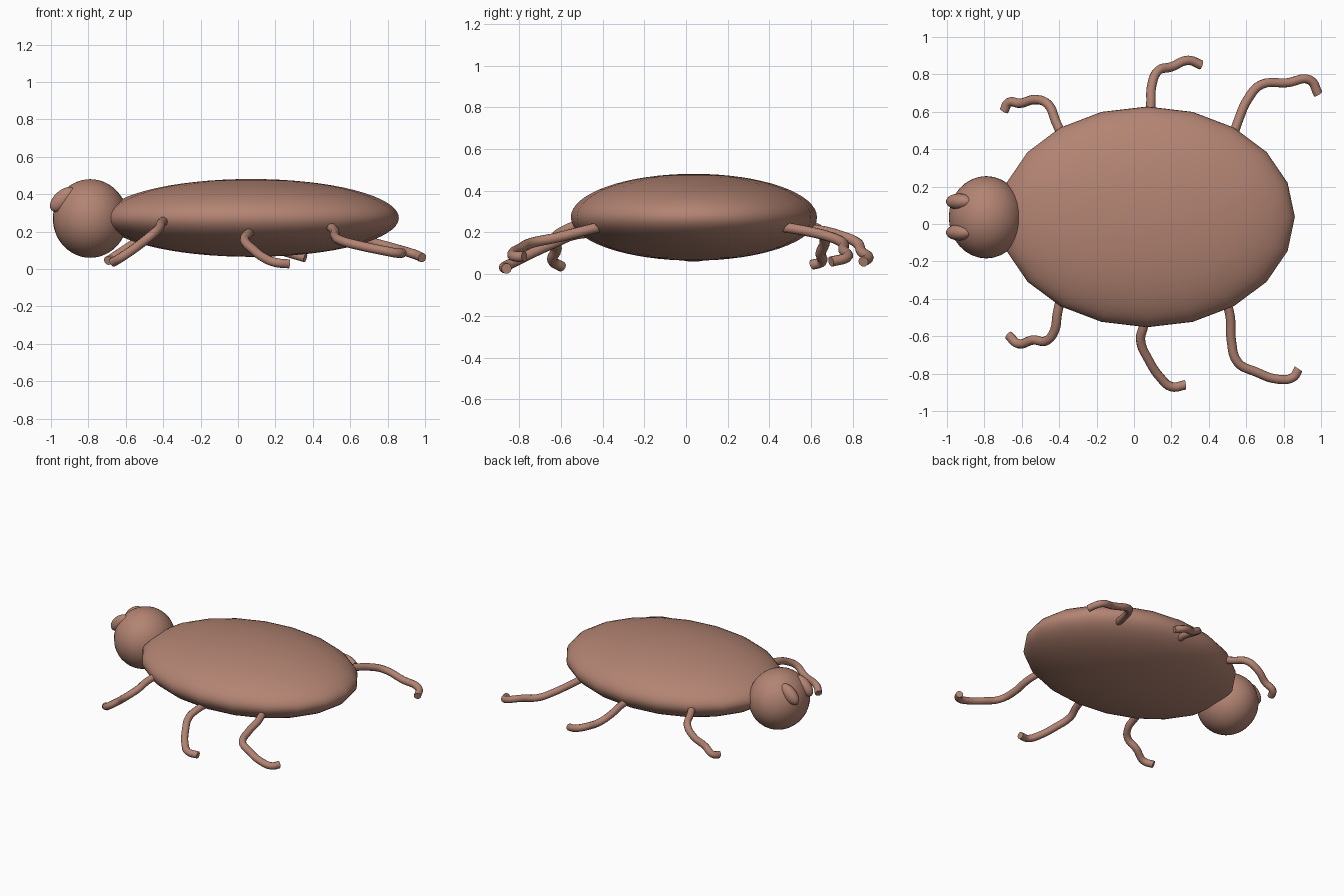
import bpy, math

mat = bpy.data.materials.new("brown_shell")
mat.diffuse_color = (0.45, 0.23, 0.17, 1)


def finish(ob, name):
    ob.name = name
    ob.data.materials.append(mat)
    bpy.ops.object.shade_smooth_by_angle(angle=math.radians(50))


def ellipsoid(name, loc, size, segs, rings, rot=(0, 0, 0)):
    bpy.ops.mesh.primitive_uv_sphere_add(segments=segs, ring_count=rings,
                                         radius=1, location=loc, rotation=rot)
    ob = bpy.context.object
    ob.scale = size
    finish(ob, name)


def leg(name, pts, r=0.025):
    cu = bpy.data.curves.new(name, 'CURVE')
    cu.dimensions = '3D'
    cu.bevel_depth = r
    cu.bevel_resolution = 3
    cu.resolution_u = 5
    cu.use_fill_caps = True
    sp = cu.splines.new('BEZIER')
    sp.bezier_points.add(len(pts) - 1)
    for bp, p in zip(sp.bezier_points, pts):
        bp.co = p
        bp.handle_left_type = bp.handle_right_type = 'AUTO'
    ob = bpy.data.objects.new(name, cu)
    bpy.context.collection.objects.link(ob)
    bpy.ops.object.select_all(action='DESELECT')
    ob.select_set(True)
    bpy.context.view_layer.objects.active = ob
    bpy.ops.object.convert(target='MESH')
    finish(bpy.context.object, name)


# Flattened shell (20-sided in plan) and round head
ellipsoid("body", (0.07, 0.038, 0.273), (0.79, 0.59, 0.208), 20, 32)
ellipsoid("head", (-0.79, 0.036, 0.27), (0.2, 0.22, 0.21), 32, 24)

# Two tilted eyes
for side, y in (("left", 0.12), ("right", -0.045)):
    ellipsoid("eye_" + side, (-0.935, y, 0.372), (0.085, 0.043, 0.048), 20, 12,
              (0, math.radians(-42), 0))

# Six bent legs, each starting inside the shell
leg("front_leg_left", [(-0.36, 0.43, 0.28), (-0.415, 0.54, 0.245), (-0.46, 0.64, 0.21),
                       (-0.53, 0.665, 0.155), (-0.61, 0.645, 0.10), (-0.67, 0.65, 0.06),
                       (-0.695, 0.605, 0.045)])
leg("middle_leg_left", [(0.08, 0.52, 0.22), (0.09, 0.64, 0.21), (0.095, 0.74, 0.185),
                        (0.13, 0.82, 0.15), (0.2, 0.84, 0.11), (0.29, 0.875, 0.08),
                        (0.36, 0.85, 0.06)])
leg("rear_leg_left", [(0.52, 0.44, 0.23), (0.56, 0.56, 0.21), (0.61, 0.67, 0.185),
                      (0.68, 0.745, 0.155), (0.82, 0.755, 0.115), (0.94, 0.77, 0.08),
                      (0.985, 0.695, 0.06)])
leg("front_leg_right", [(-0.39, -0.39, 0.26), (-0.41, -0.48, 0.245), (-0.425, -0.57, 0.215),
                        (-0.47, -0.625, 0.175), (-0.54, -0.62, 0.12), (-0.62, -0.64, 0.065),
                        (-0.67, -0.595, 0.035)])
leg("middle_leg_right", [(0.07, -0.46, 0.2), (0.05, -0.55, 0.185), (0.035, -0.62, 0.155),
                         (0.08, -0.73, 0.105), (0.14, -0.82, 0.06), (0.2, -0.87, 0.035),
                         (0.275, -0.86, 0.027)])
leg("rear_leg_right", [(0.49, -0.4, 0.23), (0.515, -0.5, 0.205), (0.52, -0.62, 0.175),
                       (0.555, -0.74, 0.15), (0.65, -0.79, 0.125), (0.77, -0.83, 0.1),
                       (0.85, -0.82, 0.085), (0.88, -0.775, 0.085)])
